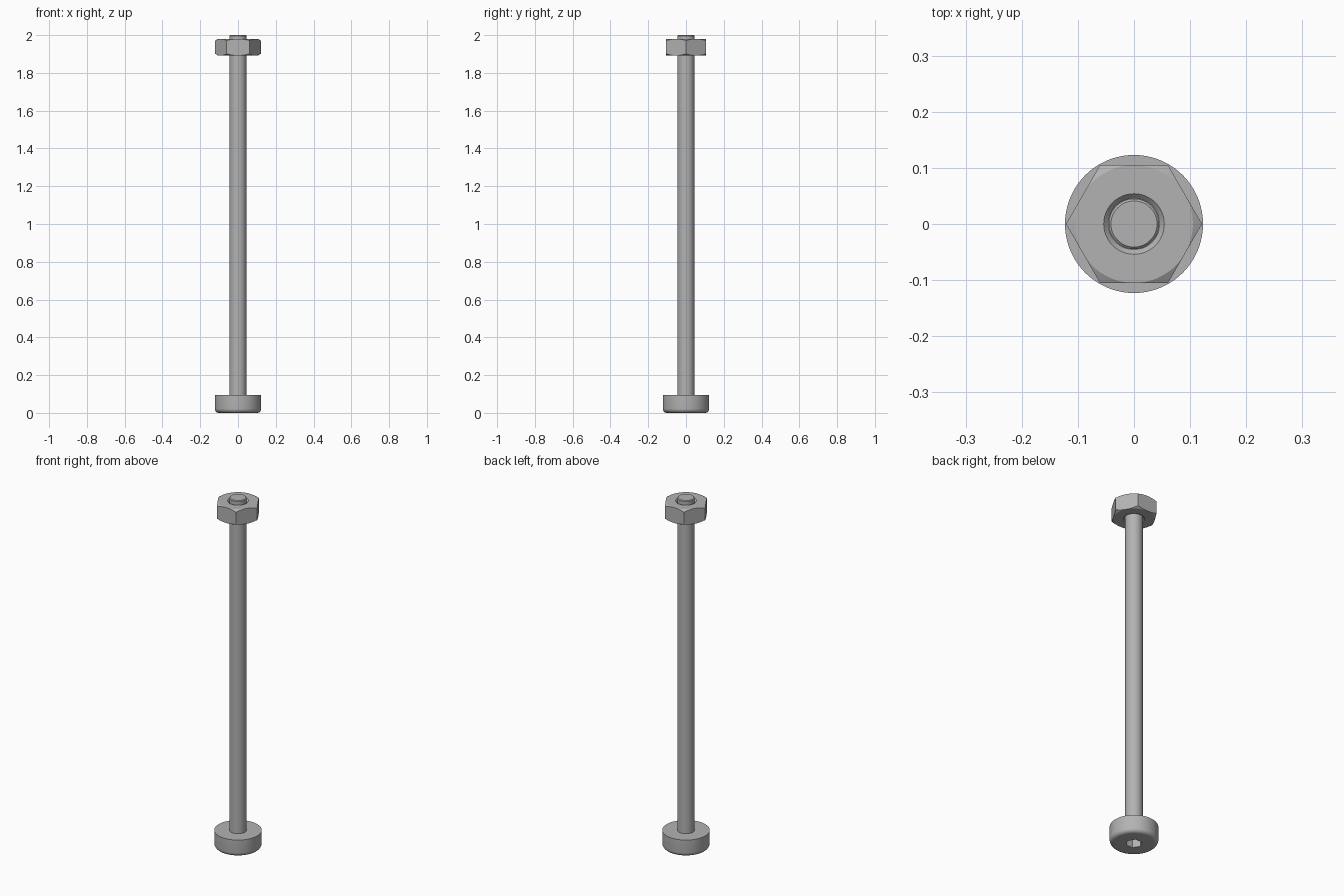
import bpy, bmesh, math

cube = bpy.data.objects.get("Cube")
if cube:
    bpy.data.objects.remove(cube, do_unlink=True)

SEGMENTS = 72

steel = bpy.data.materials.new("grey steel")
steel.use_nodes = True
GREY = (0.45, 0.45, 0.45, 1)
steel.diffuse_color = GREY
steel.node_tree.nodes["Principled BSDF"].inputs["Base Color"].default_value = GREY


def hex_radius(angle, apothem):
    """Distance from the centre to a hexagon side, corners on the x axis."""
    return apothem / math.cos(angle % (math.pi / 3) - math.pi / 6)


def circle(radius, z):
    return lambda a: (radius, z)


def hexagon(apothem, z, slope=0):
    """Hexagon ring; slope shifts the corners in z, as a conical chamfer does."""
    def point(a):
        r = hex_radius(a, apothem)
        return r, z + slope * (r - apothem)
    return point


def loft(name, rings, closed=False, caps=False):
    """Skin a stack of rings around the z axis."""
    bm = bmesh.new()
    loops = []
    for ring in rings:
        loop = []
        for i in range(SEGMENTS):
            a = math.tau * i / SEGMENTS
            r, z = ring(a)
            loop.append(bm.verts.new((r * math.cos(a), r * math.sin(a), z)))
        loops.append(loop)
    pairs = list(zip(loops, loops[1:]))
    if closed:
        pairs.append((loops[-1], loops[0]))
    for low, high in pairs:
        for i in range(SEGMENTS):
            j = (i + 1) % SEGMENTS
            bm.faces.new((low[i], low[j], high[j], high[i]))
    if caps:
        bm.faces.new(loops[0])
        bm.faces.new(loops[-1])
    bmesh.ops.recalc_face_normals(bm, faces=bm.faces)
    mesh = bpy.data.meshes.new(name)
    bm.to_mesh(mesh)
    bm.free()
    mesh.materials.append(steel)
    obj = bpy.data.objects.new(name, mesh)
    bpy.context.collection.objects.link(obj)
    bpy.ops.object.select_all(action="DESELECT")
    obj.select_set(True)
    bpy.context.view_layer.objects.active = obj
    bpy.ops.object.shade_smooth_by_angle(angle=math.radians(25))
    return obj


# Round head with filleted lower edge and a hexagonal key socket
HEAD_R, HEAD_TOP, FILLET = 0.123, 0.096, 0.022
fillet = []
for k in range(7):
    t = math.pi / 2 * k / 6
    fillet.append(circle(HEAD_R - FILLET + FILLET * math.sin(t),
                         FILLET - FILLET * math.cos(t)))
loft("head", [hexagon(0.036, 0.055), hexagon(0.036, 0)] + fillet
     + [circle(HEAD_R, HEAD_TOP), circle(0.03, HEAD_TOP)], caps=True)

# Shank with a small chamfer at the free end
loft("shank", [circle(0.045, 0.09), circle(0.045, 1.996), circle(0.041, 2.0)], caps=True)

# Hex nut with conical corner chamfers and a countersunk hole
NUT_LOW, NUT_HIGH, FLAT, SLOPE = 1.892, 1.98, 0.105, 0.58
loft("nut", [circle(0.0455, NUT_LOW + 0.009), circle(0.054, NUT_LOW), circle(FLAT, NUT_LOW),
             hexagon(FLAT, NUT_LOW, SLOPE), hexagon(FLAT, NUT_HIGH, -SLOPE),
             circle(FLAT, NUT_HIGH), circle(0.054, NUT_HIGH),
             circle(0.0455, NUT_HIGH - 0.009)], closed=True)
